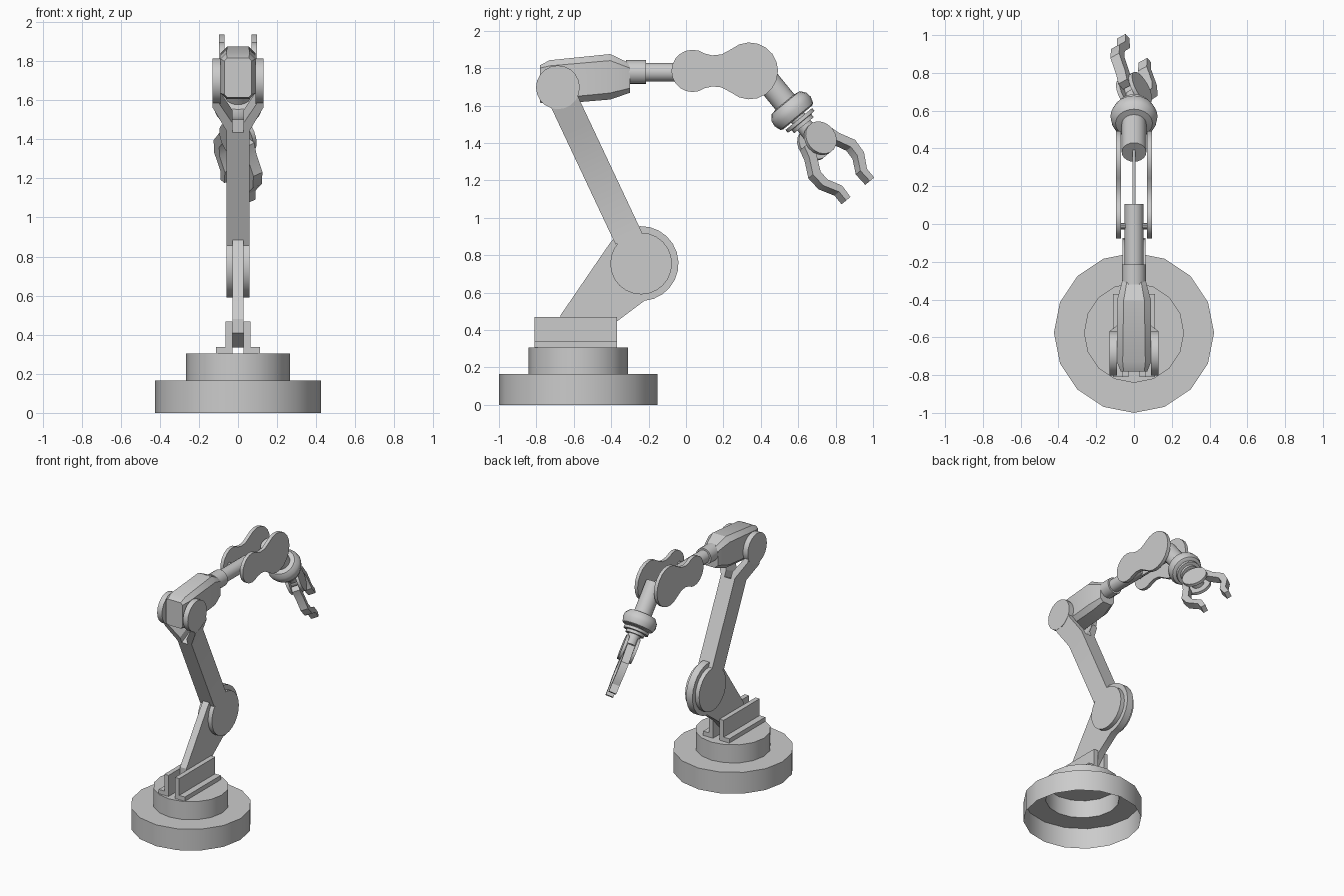
import bpy, bmesh
from math import sin, cos, pi, radians
from mathutils import Vector

if "Cube" in bpy.data.objects:
    bpy.data.objects.remove(bpy.data.objects["Cube"])

X, Y, Z = Vector((1, 0, 0)), Vector((0, 1, 0)), Vector((0, 0, 1))
O = Vector((0, 0, 0))


def loft(name, rings, cap=True):
    """Skin a list of equal-length closed rings."""
    bm = bmesh.new()
    rows = [[bm.verts.new(p) for p in r] for r in rings]
    n = len(rows[0])
    for a, b in zip(rows, rows[1:]):
        for i in range(n):
            bm.faces.new((a[i], a[(i + 1) % n], b[(i + 1) % n], b[i]))
    if cap:
        bm.faces.new(rows[0])
        bm.faces.new(rows[-1])
    bmesh.ops.remove_doubles(bm, verts=bm.verts, dist=1e-5)
    bmesh.ops.recalc_face_normals(bm, faces=bm.faces)
    me = bpy.data.meshes.new(name)
    bm.to_mesh(me)
    bm.free()
    ob = bpy.data.objects.new(name, me)
    bpy.context.collection.objects.link(ob)
    return ob


def prism(name, pts, d0, d1, o=O, u=Y, v=Z, w=X):
    """Flat profile in the u-v plane, extruded along w."""
    return loft(name, [[o + u * a + v * b + w * d for a, b in pts] for d in (d0, d1)])


def lathe(name, profile, o, axis, n=20, cap=True):
    """Turn (radius, distance) pairs around an axis."""
    axis = axis.normalized()
    u = X if abs(axis.x) < 0.9 else Y
    v = axis.cross(u).normalized()
    u = v.cross(axis)
    return loft(name, [[o + axis * t + (u * cos(2 * pi * i / n) + v * sin(2 * pi * i / n)) * r
                        for i in range(n)] for r, t in profile], cap)


def rect(x0, x1, z0, z1):
    return [(x0, z0), (x1, z0), (x1, z1), (x0, z1)]


def arc(cx, cz, r, a0, a1, n):
    return [(cx + r * cos(radians(a0 + (a1 - a0) * i / n)),
             cz + r * sin(radians(a0 + (a1 - a0) * i / n))) for i in range(n + 1)]


# Stepped base, hollow underneath
lathe("base", [(.424, 0), (.424, .165), (.265, .165), (.265, .305), (1e-6, .305)],
      Vector((0, -.576, 0)), Z, 16, cap=False)

# Angle brackets on the turntable
for s, side in ((-1, "left"), (1, "right")):
    prism("bracket_" + side, [(s * a, b) for a, b in
          ((.028, .305), (.112, .305), (.112, .338), (.064, .338), (.064, .468), (.028, .468))],
          -.81, -.37, u=X, v=Z, w=Y)

# Lower link: thin plate with a big elbow disc
prism("lower_link", arc(-.24, .755, .2, -85, 150, 16) +
      [(-.67, .48), (-.67, .41), (-.58, .335), (-.47, .335), (-.37, .445)], -.027, .027)

# Upper arm: forked beam between elbow and shoulder discs
elbow, d, e = Vector((0, -.24, .755)), Vector((0, -.426, .905)), Vector((0, .905, .426))
half = [(.06, .15), (.06, .80), (.13, .93), (.13, 1.04), (.095, 1.04), (.095, .95),
        (.027, .84), (.027, .79)]
prism("upper_arm", half + [(-a, b) for a, b in reversed(half)], -.08, .075, elbow, X, d, e)
for s, side in ((-1, "left"), (1, "right")):
    lathe("elbow_disc_" + side, [(.165, .027), (.165, .06)], elbow, X * s, 24)
    lathe("upper_joint_disc_" + side, [(.117, .09), (.117, .131)],
          Vector((0, -.685, 1.697)), X * s, 20)

# Forearm housing: chamfered box with tapering ends
rings = []
for y, w, z0, z1, c in ((-.78, .07, 1.615, 1.815, .015), (-.73, .09, 1.605, 1.842, .03),
                        (-.405, .09, 1.632, 1.875, .035), (-.30, .062, 1.668, 1.825, .025)):
    rings.append([Vector((a, y, b)) for a, b in (
        (-w + c, z0), (w - c, z0), (w, z0 + c), (w, z1 - c),
        (w - c, z1), (-w + c, z1), (-w, z1 - c), (-w, z0 + c))])
loft("forearm_housing", rings)

# Forearm shaft with collar, cross pin and thin web
lathe("forearm_shaft", [(.064, -.32), (.064, -.215), (.05, -.215), (.05, .105)],
      Vector((0, 0, 1.778)), Y, 16)
lathe("cross_pin", [(.016, -.08), (.016, .08)], Vector((0, -.012, 1.785)), X, 10)
prism("wrist_web", rect(.09, .40, 1.72, 1.81), -.009, .009)

# Twin waisted side plates
waist = [(.14, .083), (.19, .088)]
peanut = (arc(.035, 1.785, .113, 55, 305, 14) + [(a, 1.785 - b) for a, b in waist] +
          arc(.34, 1.785, .152, -130, 130, 14) + [(a, 1.785 + b) for a, b in reversed(waist)])
for s, side in ((-1, "left"), (1, "right")):
    prism("wrist_plate_" + side, peanut, s * .07, s * .096)

# Wrist: angled shaft, bulging bowl, collar and neck
start, grip = Vector((0, .38, 1.80)), Vector((0, .70, 1.41))
a = (grip - start).normalized()
lathe("wrist_bowl", [(.065, 0), (.065, .235), (.098, .24), (.12, .268), (.125, .30),
                     (.113, .335), (.10, .342)], start, a, 20)
lathe("wrist_collar", [(.045, .335), (.045, .352), (.092, .352), (.092, .372), (.068, .374),
                       (.068, .395), (.045, .395), (.045, .47)], start, a, 20)

# Gripper: rolled about the wrist axis
roll = radians(35)
w = Vector((0, a.z, -a.y))
v = X * sin(roll) + w * cos(roll)
n = X * cos(roll) - w * sin(roll)
lathe("gripper_hub", [(.045, -.05), (.045, .05)], grip, n, 14)
for s, side in ((-1, "far"), (1, "near")):
    lathe("gripper_disc_" + side, [(.093, .03), (.093, .052)], grip, n * s, 18)
    finger = [(-.02, .06), (-.02, .105), (.04, .125), (.125, .178), (.205, .172), (.285, .118),
              (.345, .118), (.345, .082), (.27, .077), (.195, .125), (.14, .128), (.05, .075)]
    prism("finger_" + side, [(p, s * q) for p, q in finger], -.028, .028, grip, a, v, n)

# Soft shading on the round parts, crisp edges elsewhere
for ob in bpy.context.collection.objects:
    ob.select_set(True)
    bpy.context.view_layer.objects.active = ob
bpy.ops.object.shade_smooth_by_angle(angle=radians(30))
